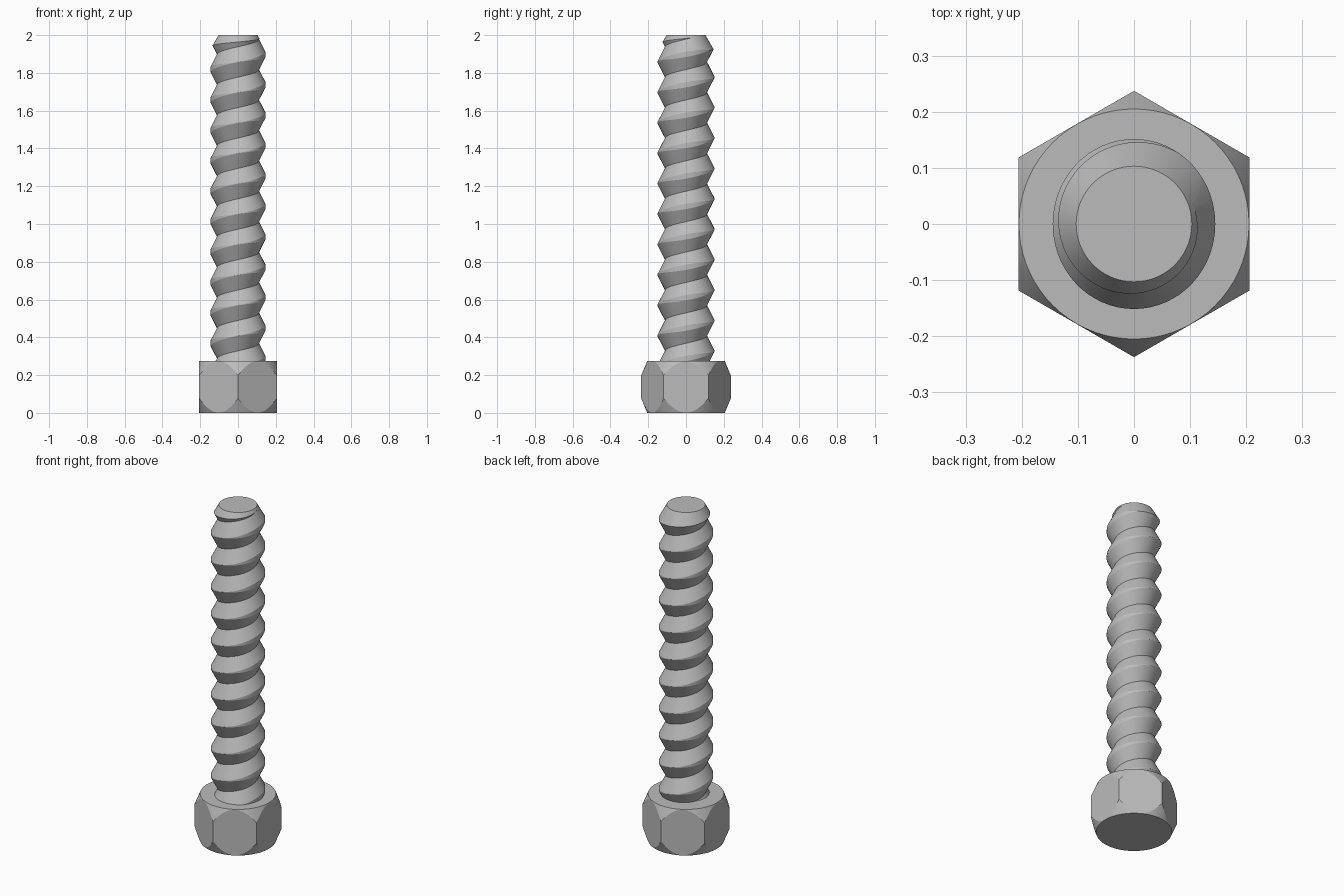
import bpy
import bmesh
from math import sin, cos, pi, tau

cube = bpy.data.objects.get("Cube")
if cube:
    bpy.data.objects.remove(cube, do_unlink=True)

steel = bpy.data.materials.new("steel grey")
steel.use_nodes = True
colour = (0.5, 0.5, 0.5, 1)
steel.diffuse_color = colour
for node in steel.node_tree.nodes:
    if node.type == 'BSDF_PRINCIPLED':
        node.inputs["Base Color"].default_value = colour


def finish(bm, name):
    """Turn a bmesh into a scene object with outward normals."""
    bmesh.ops.recalc_face_normals(bm, faces=bm.faces[:])
    mesh = bpy.data.meshes.new(name)
    bm.to_mesh(mesh)
    bm.free()
    obj = bpy.data.objects.new(name, mesh)
    bpy.context.collection.objects.link(obj)
    return obj


def lathe(name, profile, sides):
    """Closed solid of revolution, first corner on the y axis."""
    bm = bmesh.new()
    rings = [[bm.verts.new((r * cos(pi / 2 + tau * i / sides),
                            r * sin(pi / 2 + tau * i / sides), z))
              for i in range(sides)] for r, z in profile]
    for a, b in zip(rings, rings[1:]):
        for i in range(sides):
            j = (i + 1) % sides
            bm.faces.new((a[i], a[j], b[j], b[i]))
    bm.faces.new(rings[0])
    bm.faces.new(rings[-1])
    return finish(bm, name)


def trim(obj, cutter):
    """Keep only the part of obj inside the cutter, then shade it."""
    mod = obj.modifiers.new("trim", 'BOOLEAN')
    mod.operation = 'INTERSECT'
    mod.solver = 'EXACT'
    mod.object = cutter
    bpy.ops.object.select_all(action='DESELECT')
    bpy.context.view_layer.objects.active = obj
    obj.select_set(True)
    bpy.ops.object.modifier_apply(modifier=mod.name)
    bpy.data.objects.remove(cutter, do_unlink=True)
    obj.data.materials.clear()
    obj.data.materials.append(steel)
    bpy.ops.object.shade_smooth_by_angle(angle=0.35)


# Hexagonal head, corners chamfered by a double cone
height = 0.275
head = lathe("hex_head", [(0.2373, 0), (0.2373, height)], 6)
trim(head, lathe("head_chamfer", [(0.205, 0), (0.263, height / 2), (0.205, height)], 72))

# Threaded shaft: V profile following a right-handed helix
PITCH, ROOT, CREST = 0.161, 0.111, 0.152
SIDES, TURNS, START = 64, 13, 0.0465
slope = (CREST - ROOT) / (PITCH / 2)

bm = bmesh.new()
columns = []
for i in range(SIDES):
    angle = tau * i / SIDES
    flat = 0.001 + 0.013 * cos(angle) ** 2   # crest is blunter on the x sides
    tip = CREST - slope * flat
    column = []
    for k in range(TURNS + 1):
        z = START + PITCH * (k + i / SIDES)
        rows = [(ROOT, z)]
        if k < TURNS:
            rows += [(tip, z + PITCH / 2 - flat), (tip, z + PITCH / 2 + flat)]
        column += [bm.verts.new((r * cos(angle), r * sin(angle), h)) for r, h in rows]
    columns.append(column)

# The last column joins the first one a full turn higher
columns.append(columns[0][3:])
for a, b in zip(columns, columns[1:]):
    for r in range(min(len(a), len(b)) - 1):
        bm.faces.new((a[r], b[r], b[r + 1], a[r + 1]))

# Close both open ends with fans around the axis
rim = [e for e in bm.edges if e.is_boundary]
for upper in (False, True):
    edges = [e for e in rim if (e.verts[0].co.z > 1) == upper]
    mid = sum(v.co.z for e in edges for v in e.verts) / (2 * len(edges))
    centre = bm.verts.new((0, 0, mid))
    for e in edges:
        bm.faces.new((e.verts[0], e.verts[1], centre))
shaft = finish(bm, "threaded_shaft")

# Flat tip with a conical lead-in
trim(shaft, lathe("tip_chamfer", [(1.257, 0), (0.103, 2)], 96))
